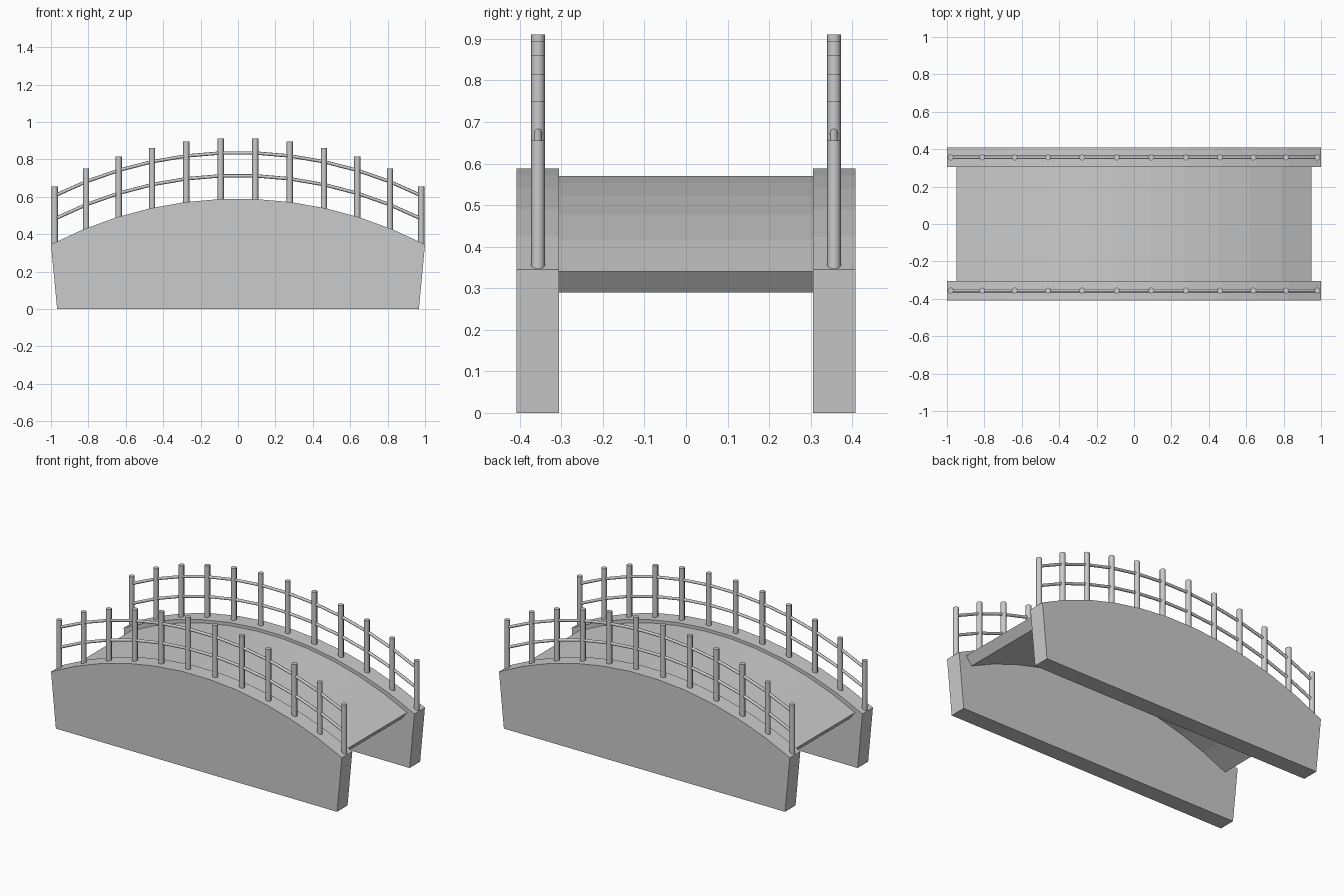
import bpy, bmesh
from math import asin, sin, cos, sqrt

if "Cube" in bpy.data.objects:
    bpy.data.objects.remove(bpy.data.objects["Cube"])

SEGS = 11  # bays between the twelve posts


def arc(half, z_end, z_top):
    """Points of a shallow circular arch from -x to +x."""
    h = z_top - z_end
    r = (half * half + h * h) / (2 * h)
    a = asin(half / r)
    angles = [a * (2 * i / SEGS - 1) for i in range(SEGS + 1)]
    return [(r * sin(t), z_top - r + r * cos(t)) for t in angles]


def extrude_profile(name, pts, y0, y1):
    """Solid made by sweeping an x-z outline from y0 to y1."""
    bm = bmesh.new()
    face = bm.faces.new([bm.verts.new((x, y0, z)) for x, z in pts])
    ext = bmesh.ops.extrude_face_region(bm, geom=[face])
    verts = [v for v in ext["geom"] if isinstance(v, bmesh.types.BMVert)]
    bmesh.ops.translate(bm, verts=verts, vec=(0, y1 - y0, 0))
    bmesh.ops.recalc_face_normals(bm, faces=bm.faces)
    mesh = bpy.data.meshes.new(name)
    bm.to_mesh(mesh)
    bm.free()
    ob = bpy.data.objects.new(name, mesh)
    bpy.context.collection.objects.link(ob)
    return ob


def rail(name, pts, y):
    """Thin round bar following the arch."""
    cu = bpy.data.curves.new(name, 'CURVE')
    cu.dimensions = '3D'
    cu.bevel_depth = 0.009
    cu.bevel_resolution = 2
    cu.use_fill_caps = True
    sp = cu.splines.new('POLY')
    sp.points.add(len(pts) - 1)
    for p, (x, z) in zip(sp.points, pts):
        p.co = (x, y, z, 1)
    bpy.context.collection.objects.link(bpy.data.objects.new(name, cu))


# Arched deck slab with slanted ends
deck = arc(0.95, 0.34, 0.572) + arc(0.91, 0.29, 0.505)[::-1]
extrude_profile("deck", deck, -0.305, 0.305)

wall = arc(1.0, 0.345, 0.59) + [(0.967, 0), (-0.967, 0)]
post_line = arc(0.98, 0.353, 0.59)
post_tops = [0.655, 0.75, 0.815, 0.861, 0.895, 0.911]
post_tops += post_tops[::-1]

for s, side in ((-1, "front"), (1, "back")):
    # Side walls
    extrude_profile(side + "_wall", wall, s * 0.305, s * 0.408)
    # Railing posts
    for (x, z), top in zip(post_line, post_tops):
        base = z - 0.008
        bpy.ops.mesh.primitive_cylinder_add(
            vertices=8, radius=0.0165, depth=top - base,
            location=(x, s * 0.356, (top + base) / 2))
        bpy.context.object.name = side + "_post"
        bpy.ops.object.shade_smooth_by_angle(angle=0.9)
    # Two railing bars
    rail(side + "_upper_rail", arc(0.98, 0.606, 0.836), s * 0.356)
    rail(side + "_lower_rail", arc(0.98, 0.482, 0.714), s * 0.356)
